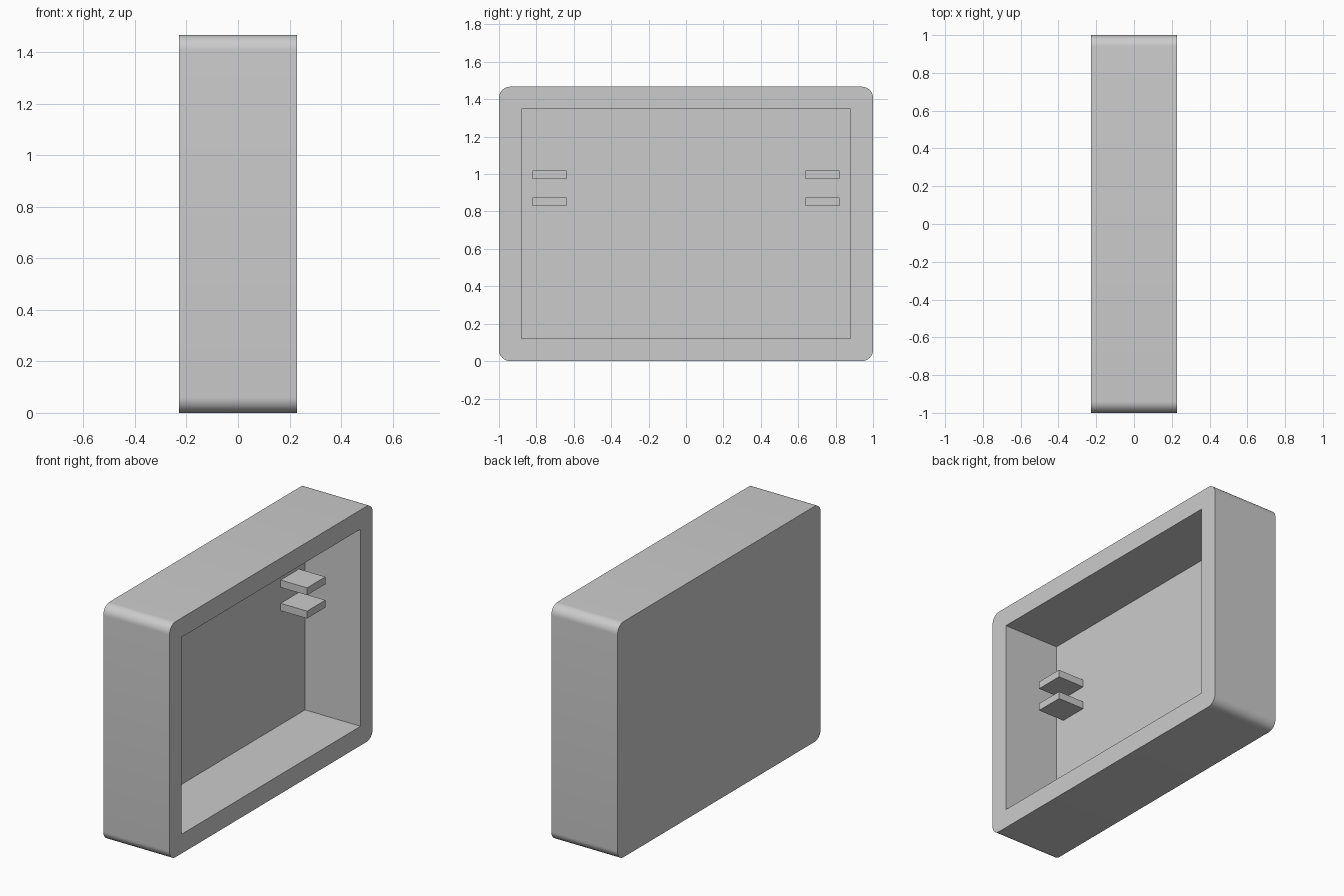
import bpy, bmesh
from mathutils import Vector

if "Cube" in bpy.data.objects:
    bpy.data.objects.remove(bpy.data.objects["Cube"])

HALF_DEPTH, HALF_WIDTH, HEIGHT = 0.228, 1.0, 1.467
POCKET_FLOOR = -0.154

grey = bpy.data.materials.new("light grey")
grey.use_nodes = True
colour = (0.6, 0.6, 0.6, 1)
grey.diffuse_color = colour
grey.node_tree.nodes["Principled BSDF"].inputs["Base Color"].default_value = colour


def block(name, low, high, radius=0):
    """Box between two corners, optionally rounding the edges along x."""
    low, high = Vector(low), Vector(high)
    bm = bmesh.new()
    bmesh.ops.create_cube(bm, size=1)
    for v in bm.verts:
        v.co = (low + high) / 2 + v.co * (high - low)
    if radius:
        along_x = [e for e in bm.edges
                   if abs(e.verts[0].co.x - e.verts[1].co.x) > 0.01]
        bmesh.ops.bevel(bm, geom=along_x, offset=radius, segments=10,
                        profile=0.5, affect='EDGES')
    mesh = bpy.data.meshes.new(name)
    bm.to_mesh(mesh)
    bm.free()
    mesh.materials.append(grey)
    obj = bpy.data.objects.new(name, mesh)
    bpy.context.collection.objects.link(obj)
    return obj


# Tray body with rounded outer corners
body = block("tray_body", (-HALF_DEPTH, -HALF_WIDTH, 0),
             (HALF_DEPTH, HALF_WIDTH, HEIGHT), 0.06)

# Rectangular pocket open towards +x
cutter = block("pocket_cutter", (POCKET_FLOOR, -0.88, 0.12),
               (HALF_DEPTH + 0.1, 0.88, 1.347))
cutter.hide_render = True
cut = body.modifiers.new("pocket", 'BOOLEAN')
cut.operation = 'DIFFERENCE'
cut.solver = 'EXACT'
cut.object = cutter
bpy.ops.object.select_all(action='DESELECT')
bpy.context.view_layer.objects.active = body
body.select_set(True)
bpy.ops.object.modifier_apply(modifier="pocket")
bpy.data.objects.remove(cutter)
bpy.ops.object.shade_smooth_by_angle(angle=0.5)

# Two pairs of small shelf tabs standing on the pocket floor
for side, y in (("right", -0.73), ("left", 0.73)):
    for level, z in (("lower", 0.852), ("upper", 0.997)):
        block(f"{level}_{side}_tab", (POCKET_FLOOR, y - 0.09, z - 0.023),
              (0.028, y + 0.09, z + 0.023))
